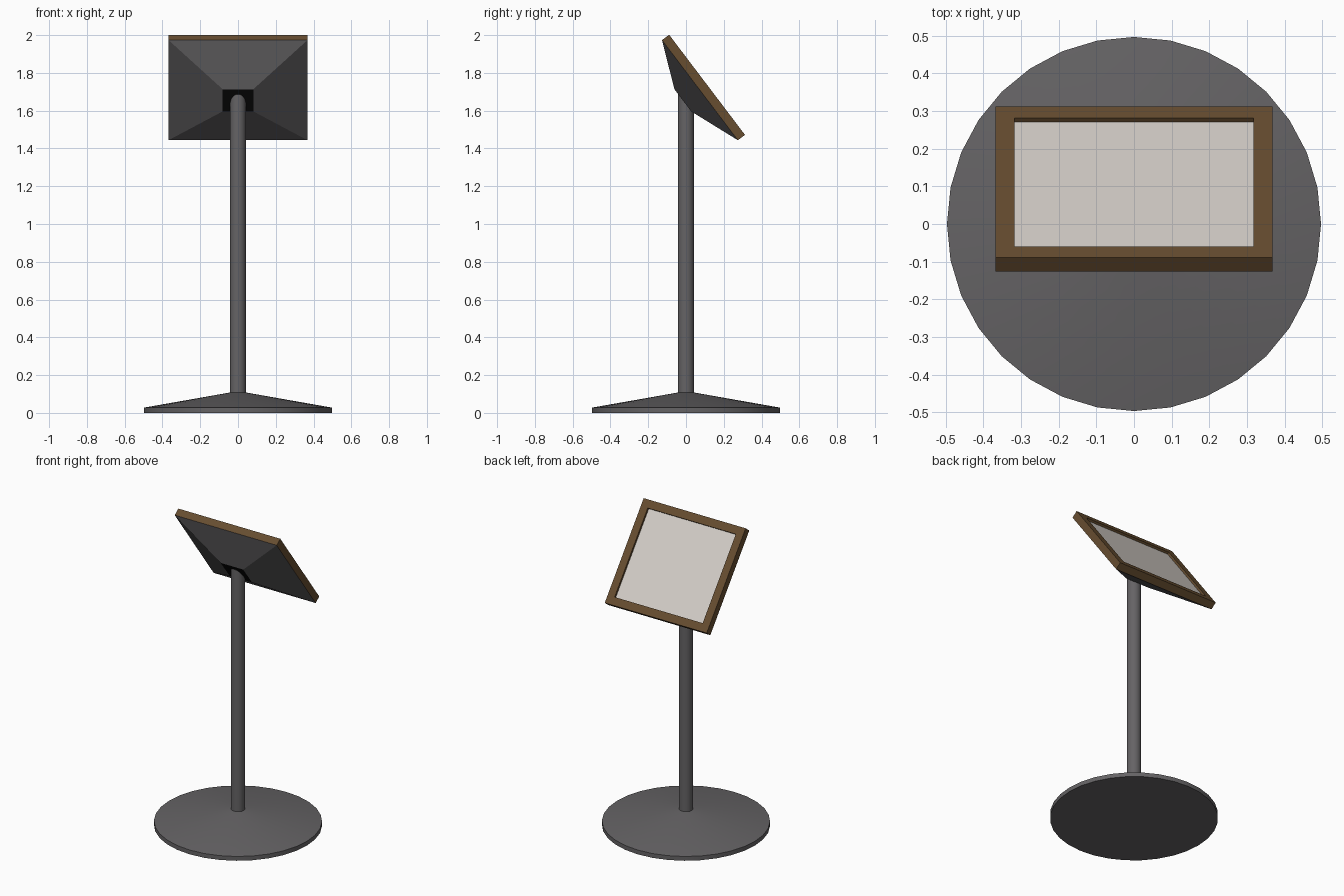
import bpy, math
from mathutils import Matrix, Vector

if "Cube" in bpy.data.objects:
    bpy.data.objects.remove(bpy.data.objects["Cube"])


def material(name, rgb):
    m = bpy.data.materials.new(name)
    m.diffuse_color = (*rgb, 1)
    m.use_nodes = True
    m.node_tree.nodes["Principled BSDF"].inputs["Base Color"].default_value = m.diffuse_color
    return m


METAL = material("dark_metal", (0.13, 0.125, 0.13))
WOOD = material("brown_wood", (0.135, 0.075, 0.03))
PANEL = material("pale_panel", (0.66, 0.62, 0.58))
BLACK = material("black", (0.004, 0.004, 0.004))


def circle(r, z, n=32):
    return [(r * math.cos(2 * math.pi * i / n), r * math.sin(2 * math.pi * i / n), z) for i in range(n)]


def rect(hx, hy, z, cy=0.0):
    return [(-hx, cy - hy, z), (hx, cy - hy, z), (hx, cy + hy, z), (-hx, cy + hy, z)]


def loft(name, rings, mats, start=True, end=True, matrix=None, smooth=False):
    """Skin a stack of counter-clockwise rings; the start cap uses the last material."""
    n = len(rings[0])
    verts = [p for ring in rings for p in ring]
    faces = [(k * n + i, k * n + (i + 1) % n, (k + 1) * n + (i + 1) % n, (k + 1) * n + i)
             for k in range(len(rings) - 1) for i in range(n)]
    if end:
        faces.append(tuple(range((len(rings) - 1) * n, len(rings) * n)))
    if start:
        faces.append(tuple(reversed(range(n))))
    me = bpy.data.meshes.new(name)
    me.from_pydata(verts, [], faces)
    for m in mats:
        me.materials.append(m)
    if start:
        me.polygons[-1].material_index = len(mats) - 1
    ob = bpy.data.objects.new(name, me)
    bpy.context.collection.objects.link(ob)
    if matrix:
        ob.matrix_world = matrix
    if smooth:
        bpy.context.view_layer.objects.active = ob
        ob.select_set(True)
        bpy.ops.object.shade_smooth_by_angle(angle=math.radians(30))
        ob.select_set(False)
    return ob


# Stand: shallow conical foot and round pole
loft("base", [circle(0.497, 0), circle(0.497, 0.028), circle(0.042, 0.108)], [METAL], smooth=True)
loft("pole", [circle(0.042, 0.1), circle(0.042, 1.685)], [METAL], smooth=True)

# Tilted sign: local y runs up the slope, local z is the face normal
c, s = 0.797, 0.604
tilt = Matrix(((-1, 0, 0, 0), (0, -s, c, 0.074), (0, c, s, 1.7085), (0, 0, 0, 1)))
HX, HY, T, B, DEEP = 0.368, 0.3325, 0.047, 0.05, 0.033

# Frame with recessed opening
loft("sign_frame", [rect(HX, HY, 0), rect(HX, HY, T), rect(HX - B, HY - B, T),
                    rect(HX - B, HY - B, DEEP)], [WOOD], start=False, end=False, matrix=tilt)
# Display panel at the bottom of the recess
loft("display_panel", [rect(HX - B, HY - B, DEEP)], [PANEL], start=False, matrix=tilt)
# Tapered back housing with black mounting plate
loft("back_housing", [rect(0.081, 0.0735, -0.105, 0.012), rect(HX, HY, 0)],
     [METAL, BLACK], end=False, matrix=tilt)
